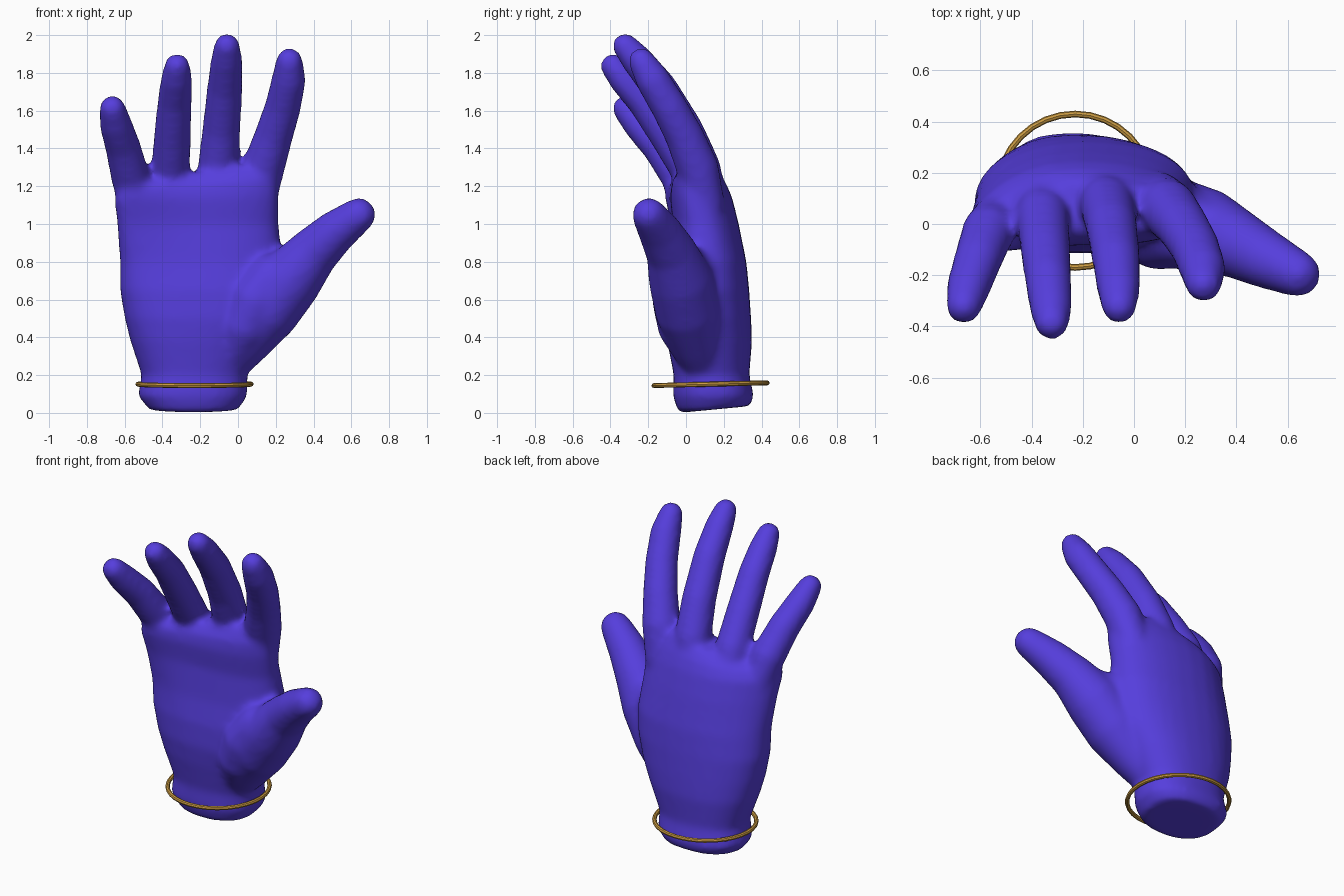
import bpy, bmesh, math
from mathutils import Vector


def material(name, rgb):
    m = bpy.data.materials.new(name)
    m.diffuse_color = (*rgb, 1)
    return m


violet = material("violet", (0.092, 0.048, 0.72))
gold = material("gold", (0.60, 0.33, 0.055))

SIDES = 32
bm = bmesh.new()


def loft(rings):
    """Skin a closed shell over a list of point rings."""
    rows = [[bm.verts.new(p) for p in ring] for ring in rings]
    for a, b in zip(rows, rows[1:]):
        for i in range(SIDES):
            j = (i + 1) % SIDES
            bm.faces.new((a[i], a[j], b[j], b[i]))
    bm.faces.new(rows[0][::-1])
    bm.faces.new(rows[-1])


def digit(path):
    """Tapered tube through (x, y, z, radius) points with a round tip."""
    pts = [Vector(p[:3]) for p in path]
    radii = [p[3] + 0.006 for p in path]
    dirs = [(pts[min(i + 1, len(pts) - 1)] - pts[max(i - 1, 0)]).normalized()
            for i in range(len(pts))]
    tip, d, r = pts[-1], dirs[-1], radii[-1]
    for a in (0.5, 0.95, 1.3):
        pts.append(tip + d * r * math.sin(a))
        dirs.append(d)
        radii.append(r * math.cos(a))
    rings = []
    for p, t, rad in zip(pts, dirs, radii):
        u = t.cross(Vector((0, 1, 0))).normalized()
        v = t.cross(u)
        rings.append([p + (u * math.cos(k) + v * math.sin(k)) * rad
                      for k in (math.tau * i / SIDES for i in range(SIDES))])
    loft(rings)


def palm_ring(z, x0, x1, y0, y1, bend_l, bend_r, tilt=0, slope=0):
    """Rounded section, with each edge curled towards the front."""
    ring = []
    for i in range(SIDES):
        a = math.tau * i / SIDES
        c, s = math.cos(a), math.sin(a)
        c = math.copysign(abs(c) ** 0.85, c)
        s = math.copysign(abs(s) ** 0.85, s)
        bend = bend_l if c < 0 else bend_r
        ring.append(Vector(((x0 + x1) / 2 + c * (x1 - x0) / 2,
                            (y0 + y1) / 2 + s * (y1 - y0) / 2 - bend * c * c,
                            z + tilt * (s + 1) + slope * c)))
    return ring


# palm and wrist: z, x range, y range, left and right curl, tilt, slope
loft([palm_ring(*s) for s in (
    (0.00, -0.47, -0.00, -0.04, 0.34, 0.00, 0.00, 0.018),
    (0.09, -0.53, 0.05, -0.07, 0.36, 0.00, 0.00),
    (0.20, -0.51, 0.05, -0.065, 0.335, 0.00, 0.00),
    (0.38, -0.57, 0.13, -0.10, 0.35, 0.01, 0.00),
    (0.50, -0.60, 0.19, -0.115, 0.345, 0.02, 0.01),
    (0.65, -0.625, 0.23, -0.11, 0.335, 0.035, 0.01),
    (0.80, -0.625, 0.235, -0.085, 0.32, 0.06, 0.01),
    (1.00, -0.64, 0.215, -0.07, 0.28, 0.10, 0.02),
    (1.14, -0.655, 0.215, -0.085, 0.245, 0.12, 0.03, 0, 0.01),
    (1.21, -0.63, 0.205, -0.075, 0.215, 0.13, 0.04, 0, 0.03),
    (1.28, -0.46, 0.14, -0.03, 0.17, 0.08, 0.04, 0, 0.045),
)])

# little finger
digit([(-0.49, 0.07, 0.90, .06), (-0.53, 0.03, 1.08, .09), (-0.57, -0.03, 1.25, .097),
       (-0.61, -0.14, 1.41, .088), (-0.648, -0.25, 1.53, .08),
       (-0.665, -0.32, 1.611, .065)])
# ring finger
digit([(-0.35, 0.12, 0.92, .07), (-0.36, 0.09, 1.1, .10), (-0.357, 0.03, 1.27, .097),
       (-0.348, -0.09, 1.46, .092), (-0.335, -0.22, 1.65, .085),
       (-0.325, -0.33, 1.77, .077), (-0.322, -0.385, 1.835, .063)])
# middle finger
digit([(-0.14, 0.13, 0.92, .07), (-0.12, 0.12, 1.1, .10), (-0.105, 0.075, 1.3, .102),
       (-0.088, -0.01, 1.5, .095), (-0.07, -0.14, 1.72, .088),
       (-0.06, -0.26, 1.87, .078), (-0.058, -0.322, 1.942, .063)])
# index finger
digit([(0.04, 0.12, 0.9, .06), (0.095, 0.105, 1.1, .095), (0.135, 0.06, 1.3, .107),
       (0.19, -0.01, 1.47, .096), (0.238, -0.09, 1.62, .09),
       (0.27, -0.18, 1.77, .085), (0.272, -0.235, 1.862, .066)])
# thumb and its fleshy base
digit([(-0.12, 0.12, 0.18, .09), (0.02, 0.06, 0.36, .13), (0.15, 0.01, 0.54, .168),
       (0.28, -0.03, 0.71, .163), (0.405, -0.08, 0.855, .128),
       (0.52, -0.14, 0.962, .108), (0.638, -0.195, 1.048, .086)])
# muscle pad at the root of the thumb
digit([(-0.03, 0.03, 0.30, .08), (0.03, -0.015, 0.44, .125), (0.10, -0.035, 0.60, .14),
       (0.18, -0.04, 0.72, .12)])
# web between thumb and palm
digit([(0.10, 0.09, 0.66, .10), (0.20, 0.06, 0.77, .09), (0.27, 0.02, 0.83, .06)])

bmesh.ops.recalc_face_normals(bm, faces=bm.faces)
mesh = bpy.data.meshes.new("hand")
bm.to_mesh(mesh)
bm.free()
hand = bpy.data.objects.new("hand", mesh)
bpy.context.collection.objects.link(hand)
mesh.materials.append(violet)

# fuse palm and digits into one skin
fuse = hand.modifiers.new("fuse", 'REMESH')
fuse.mode = 'VOXEL'
fuse.voxel_size = 0.018
fuse.use_smooth_shade = True
soften = hand.modifiers.new("soften", 'SMOOTH')
soften.factor = 0.5
soften.iterations = 12

# loose bracelet around the wrist
bpy.ops.mesh.primitive_torus_add(major_segments=32, minor_segments=8,
                                 major_radius=0.30, minor_radius=0.013,
                                 location=(-0.23, 0.13, 0.152),
                                 rotation=(0.024, 0, 0))
bracelet = bpy.context.object
bracelet.name = "bracelet"
bracelet.data.materials.append(gold)
bpy.ops.object.shade_smooth_by_angle()
